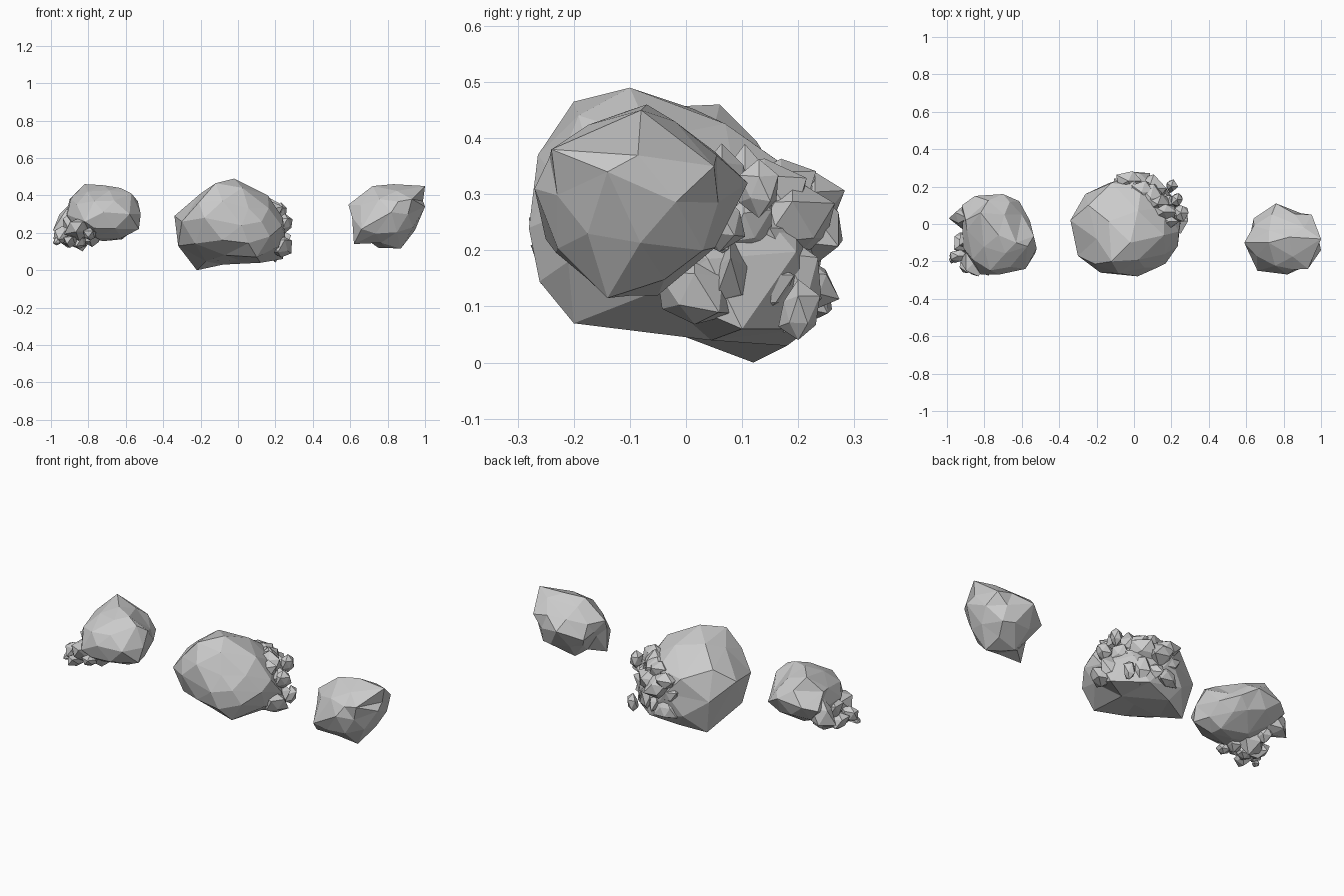
import bpy, bmesh, math, random
from mathutils import Vector


def finish(bm, name):
    bmesh.ops.recalc_face_normals(bm, faces=bm.faces)
    mesh = bpy.data.meshes.new(name)
    bm.to_mesh(mesh)
    bm.free()
    obj = bpy.data.objects.new(name, mesh)
    bpy.context.collection.objects.link(obj)
    return obj


def rock(name, centre, radii, corners, reach, seed):
    """Low-poly ellipsoid, roughened, then tugged out to characteristic corners."""
    c, r = Vector(centre), Vector(radii)
    random.seed(seed)
    bm = bmesh.new()
    bmesh.ops.create_icosphere(bm, subdivisions=2, radius=1)
    for v in bm.verts:
        k = random.uniform(0.95, 1.04)
        v.co = c + Vector([a * b * k for a, b in zip(v.co, r)])
    free = set(bm.verts)
    for p in map(Vector, corners):
        near = min(free, key=lambda v: (v.co - p).length)
        origin, move = near.co.copy(), p - near.co
        for v in free:
            f = max(0, 1 - (v.co - origin).length / reach)
            v.co += move * f
        near.co = p
        free.discard(near)
    return finish(bm, name)


def crust(name, places, seed):
    """Cluster of jagged shards: (x, y, z, radius)."""
    random.seed(seed)
    bm = bmesh.new()
    for x, y, z, r in places:
        made = bmesh.ops.create_icosphere(bm, subdivisions=1, radius=r)
        stretch = Vector([random.uniform(0.75, 1.25) for _ in range(3)])
        for v in made["verts"]:
            k = random.uniform(0.65, 1.2)
            v.co = Vector((x, y, z)) + v.co * stretch * k
    return finish(bm, name)


# Left boulder
rock("left_rock", (-0.72, -0.06, 0.30), (0.20, 0.215, 0.145), [
    (-0.82, 0.06, 0.46), (-0.63, -0.10, 0.44), (-0.57, -0.12, 0.41),
    (-0.52, -0.13, 0.30), (-0.53, -0.16, 0.22), (-0.90, 0.02, 0.38),
    (-0.85, 0.15, 0.32), (-0.70, 0.16, 0.34), (-0.72, -0.27, 0.31),
    (-0.82, -0.27, 0.26), (-0.58, -0.24, 0.30), (-0.62, -0.05, 0.165),
    (-0.92, 0.10, 0.30), (-0.76, 0.0, 0.165), (-0.60, 0.05, 0.32),
    (-0.62, 0.05, 0.22)], 0.14, 3)

# Stones under the left boulder
crust("left_crust", [
    (-0.85, -0.20, 0.23, 0.085), (-0.88, -0.08, 0.24, 0.09),
    (-0.83, -0.08, 0.20, 0.085), (-0.89, 0.03, 0.26, 0.08),
    (-0.79, -0.23, 0.19, 0.045), (-0.94, -0.17, 0.19, 0.05),
    (-0.97, -0.19, 0.155, 0.03), (-0.90, -0.20, 0.16, 0.05),
    (-0.85, -0.14, 0.15, 0.05), (-0.87, 0.0, 0.20, 0.06),
    (-0.78, -0.14, 0.18, 0.05), (-0.91, -0.10, 0.17, 0.05)], 8)

# Central boulder, wide underside with one low corner
rock("centre_rock", (-0.04, -0.03, 0.25), (0.28, 0.255, 0.205), [
    (-0.22, 0.12, 0.0), (-0.02, -0.10, 0.49), (-0.12, -0.20, 0.465),
    (-0.34, 0.02, 0.29), (-0.32, -0.06, 0.13), (-0.20, -0.08, 0.41),
    (0.16, -0.06, 0.40), (0.24, -0.04, 0.28), (0.10, -0.20, 0.07),
    (0.0, 0.0, 0.055), (-0.18, -0.26, 0.28), (0.02, -0.28, 0.24),
    (0.24, 0.10, 0.06), (0.17, -0.21, 0.18), (-0.26, 0.16, 0.20),
    (0.08, 0.22, 0.06), (-0.12, 0.22, 0.32), (-0.08, 0.18, 0.03),
    (-0.30, -0.17, 0.26)], 0.20, 5)

# Jagged crust on the back right of the central boulder
places = []
random.seed(21)
for row, (z, reach) in enumerate([(0.14, 0.225), (0.23, 0.22), (0.31, 0.18)]):
    for i in range(6):
        a = math.radians(4 + i * 19 + row % 2 * 9)
        d = reach * (1 - 0.13 * max(0, math.sin(2 * a)))
        places.append((0.01 + d * math.cos(a), d * math.sin(a),
                       z + random.uniform(-0.02, 0.02), random.uniform(0.05, 0.085)))
places += [(0.23, 0.13, 0.31, 0.045), (0.25, 0.06, 0.25, 0.05),
           (-0.03, 0.23, 0.28, 0.065), (0.20, 0.20, 0.09, 0.045)]
crust("centre_crust", places, 12)

# Right boulder
rock("right_rock", (0.80, -0.09, 0.29), (0.18, 0.165, 0.155), [
    (0.59, -0.10, 0.35), (0.72, -0.10, 0.45), (0.83, -0.07, 0.46),
    (1.0, -0.08, 0.45), (1.0, -0.14, 0.34), (0.87, -0.14, 0.115),
    (0.75, -0.05, 0.12), (0.62, -0.16, 0.14), (0.76, 0.11, 0.32),
    (0.95, 0.05, 0.35), (0.93, -0.24, 0.38), (0.82, -0.27, 0.31),
    (0.66, -0.25, 0.22), (0.64, 0.03, 0.27), (0.90, 0.03, 0.20),
    (0.91, -0.02, 0.43), (0.64, -0.09, 0.25)], 0.12, 9)
